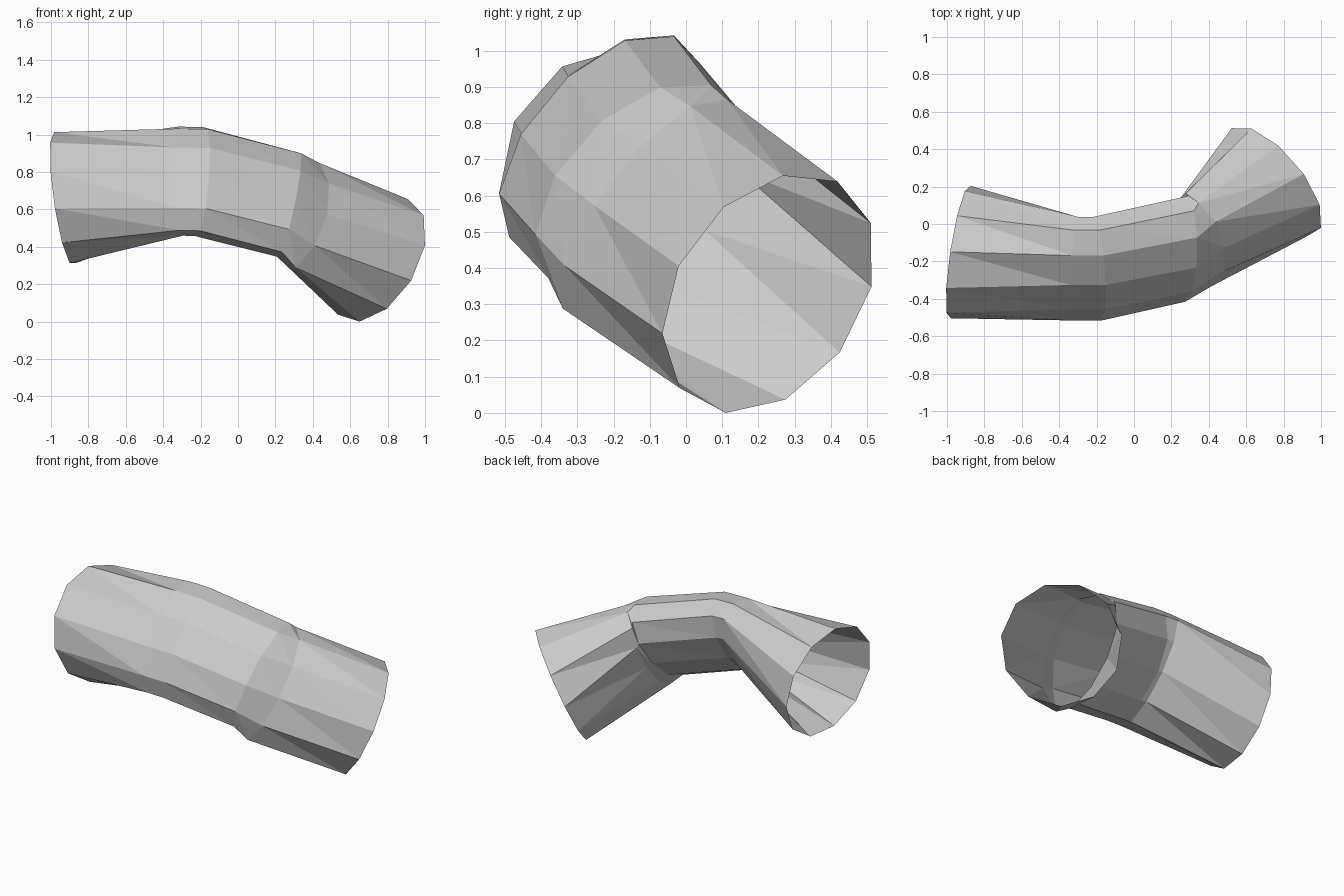
import bpy, bmesh
from math import sin, cos, radians, tau
from mathutils import Vector as V

if "Cube" in bpy.data.objects:
    bpy.data.objects.remove(bpy.data.objects["Cube"])

SIDES = 11
START = radians(49.1)

# Elliptical stations along the bent pipe: centre, long axis, outer axis, inner axis
RINGS = [
    ((-.933, -.15, .655), (.008, .271, .233), (-.073, -.233, .271), (-.073, -.233, .271)),  # left mouth
    ((-.31, -.238, .75), (.0, .25, .262), (-.03, -.125, .145), (-.03, -.13, .13)),          # first bend
    ((-.20, -.238, .747), (.0, .25, .262), (.05, -.125, .145), (.05, -.13, .13)),
    ((.27, -.13, .622), (.035, .25, .25), (.06, -.14, .15), (.06, -.14, .12)),              # second bend
    ((.30, -.10, .563), (-.01, .24, .275), (.19, -.06, .137), (.05, -.12, .10)),
    ((.747, .229, .33), (.097, .119, .33), (.241, -.269, .029), (.241, -.269, .029)),       # right mouth
]


def ring(bm, centre, long_axis, outer, inner):
    verts = []
    for k in range(SIDES):
        t = START + tau * k / SIDES
        side = outer if sin(t) >= 0 else inner
        verts.append(bm.verts.new(V(centre) + V(long_axis) * cos(t) + V(side) * sin(t)))
    return verts


# Open pipe skin: triangulated spans between neighbouring rings
bm = bmesh.new()
rings = [ring(bm, *r) for r in RINGS]
for i, (a, b) in enumerate(zip(rings, rings[1:])):
    for k in range(SIDES):
        n = (k + 1) % SIDES
        if i == len(rings) - 2:
            bm.faces.new((a[k], a[n], b[k]))
            bm.faces.new((a[n], b[n], b[k]))
        else:
            bm.faces.new((a[k], b[n], b[k]))
            bm.faces.new((a[k], a[n], b[n]))
bmesh.ops.recalc_face_normals(bm, faces=bm.faces)

# Make the skin face outward
bm.faces.ensure_lookup_table()
f = bm.faces[0]
if f.normal.dot(f.calc_center_median() - V(RINGS[0][0])) < 0:
    bmesh.ops.reverse_faces(bm, faces=bm.faces)

# Flat-shaded low-poly pipe
mesh = bpy.data.meshes.new("bent_pipe")
bm.to_mesh(mesh)
bm.free()
pipe = bpy.data.objects.new("bent_pipe", mesh)
bpy.context.collection.objects.link(pipe)
